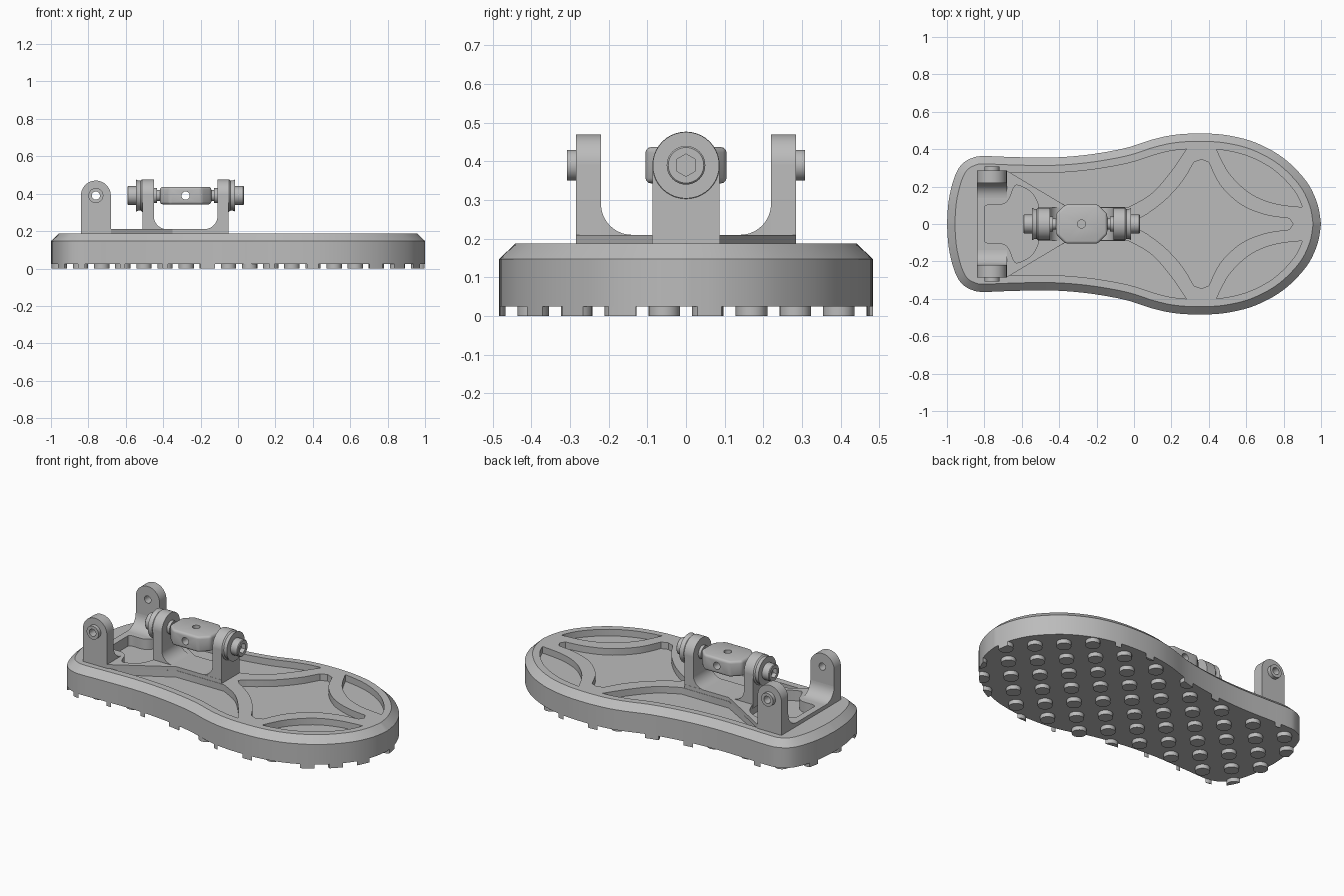
import bpy, bmesh, math

if "Cube" in bpy.data.objects:
    bpy.data.objects.remove(bpy.data.objects["Cube"])

grey = bpy.data.materials.new("plain_grey")
grey.use_nodes = True
grey.diffuse_color = (0.5, 0.5, 0.5, 1)
grey.node_tree.nodes["Principled BSDF"].inputs["Base Color"].default_value = (0.5, 0.5, 0.5, 1)


def make(name, rings_list):
    """Skin each stack of matching loops and cap its ends."""
    bm = bmesh.new()
    for rings in rings_list:
        loops = [[bm.verts.new(p) for p in ring] for ring in rings]
        n = len(loops[0])
        for a, b in zip(loops, loops[1:]):
            for i in range(n):
                j = (i + 1) % n
                bm.faces.new((a[i], a[j], b[j], b[i]))
        bm.faces.new(loops[0][::-1])
        bm.faces.new(loops[-1])
    bmesh.ops.recalc_face_normals(bm, faces=bm.faces)
    mesh = bpy.data.meshes.new(name)
    bm.to_mesh(mesh)
    bm.free()
    mesh.materials.append(grey)
    obj = bpy.data.objects.new(name, mesh)
    bpy.context.collection.objects.link(obj)
    return obj


def place(u, v, w, axis):
    return {"x": (w, u, v), "y": (u, w, v), "z": (u, v, w)}[axis]


def prism(name, pts, axis, lo, hi):
    return make(name, [[[place(u, v, w, axis) for u, v in pts] for w in (lo, hi)]])


def circle(u, v, r, n=32, start=0.0, sweep=math.tau):
    return [(u + r * math.cos(start + sweep * i / n), v + r * math.sin(start + sweep * i / n))
            for i in range(n)]


def arc(u, v, r, a0, a1, n=10):
    return [(u + r * math.cos(math.radians(a0 + (a1 - a0) * i / n)),
             v + r * math.sin(math.radians(a0 + (a1 - a0) * i / n))) for i in range(n + 1)]


def lathe(name, profile, v, w):
    """Turn (x, radius) pairs about a line along x."""
    return make(name, [[[(x, a, b) for a, b in circle(v, w, r, 40)] for x, r in profile]])


def spline(pts, n=5):
    """Smooth open curve through the points."""
    p = [pts[0]] + pts + [pts[-1]]
    out = []
    for a, b, c, d in zip(p, p[1:], p[2:], p[3:]):
        for k in range(n):
            t = k / n
            out.append(tuple(0.5 * (2 * b[i] + (c[i] - a[i]) * t
                                    + (2 * a[i] - 5 * b[i] + 4 * c[i] - d[i]) * t * t
                                    + (3 * b[i] - a[i] - 3 * c[i] + d[i]) * t ** 3) for i in (0, 1)))
    return out + [pts[-1]]


def flip(pts):
    return [(x, -y) for x, y in pts]


def mirrored(half):
    """Close a half outline whose ends lie on y = 0."""
    return half + flip(half[1:-1])[::-1]


def inset(pts, d):
    out = []
    for i, (x, y) in enumerate(pts):
        (ax, ay), (bx, by) = pts[i - 1], pts[(i + 1) % len(pts)]
        tx, ty = bx - ax, by - ay
        l = math.hypot(tx, ty)
        out.append((x + d * ty / l, y - d * tx / l))
    return out


def apply_modifier(obj, mod):
    bpy.context.view_layer.objects.active = obj
    bpy.ops.object.modifier_apply(modifier=mod.name)


def boolean(obj, cutter, operation="DIFFERENCE", keep=False):
    mod = obj.modifiers.new("cut", "BOOLEAN")
    mod.operation, mod.solver, mod.object = operation, "EXACT", cutter
    apply_modifier(obj, mod)
    if not keep:
        bpy.data.objects.remove(cutter)


# Sole with a chamfered upper edge
half = spline([(-1, 0), (-0.99, 0.13), (-0.96, 0.25), (-0.92, 0.32), (-0.86, 0.355), (-0.8, 0.363),
               (-0.65, 0.358), (-0.45, 0.355), (-0.25, 0.37), (-0.05, 0.405), (0.1, 0.452),
               (0.22, 0.477), (0.36, 0.484), (0.5, 0.474), (0.65, 0.435), (0.8, 0.352),
               (0.92, 0.23), (0.98, 0.11), (1, 0)])
outline = mirrored(half)
RIM, TOP, FLOOR = 0.147, 0.187, 0.147
sole = make("sole", [[[(x, y, z) for x, y in inset(outline, d)]
                      for d, z in ((0, 0.025), (0, RIM), (0.042, TOP))]])

# Raised heel plate that narrows towards the ankle bracket
plate_half = [(-0.84, 0.285), (-0.68, 0.285), (-0.35, 0.088), (-0.05, 0.088)]
plate = prism("heel_plate", plate_half + flip(plate_half)[::-1], "z", TOP - 0.001, 0.21)

# Weight-saving pockets between the ribs
rim = inset(outline, 0.082)[:len(half)]


def rim_part(x0, x1):
    return [p for p in rim if x0 < p[0] < x1]


side = ([(-0.68, 0.276)] + rim_part(-0.67, 0.27)
        + spline([(0.28, 0.4), (0.19, 0.27), (0.09, 0.16), (-0.03, 0.09)]) + [(-0.35, 0.09)])
toe = (spline([(0.44, 0.4), (0.51, 0.27), (0.62, 0.165), (0.75, 0.11), (0.9, 0.09)])
       + rim_part(0.45, 0.89)[::-1])
star = mirrored([(0, 0)] + spline([(0.03, 0.03), (0.08, 0.06), (0.17, 0.13), (0.26, 0.23), (0.32, 0.33)])
                + [(0.36, 0.345)]
                + spline([(0.4, 0.33), (0.46, 0.21), (0.57, 0.105), (0.7, 0.05), (0.83, 0.03)])
                + [(0.85, 0)])
heel = mirrored([(-0.8, 0)] + spline([(-0.8, 0.09), (-0.78, 0.102), (-0.71, 0.103), (-0.67, 0.13),
                                      (-0.645, 0.19), (-0.62, 0.207), (-0.55, 0.17), (-0.515, 0.11),
                                      (-0.505, 0.06)]) + [(-0.505, 0)])
for shape in (side, flip(side), toe, flip(toe), star):
    boolean(sole, prism("pocket", shape, "z", FLOOR, 0.3))
heel_cutter = prism("heel_pocket", heel, "z", FLOOR, 0.3)
boolean(sole, heel_cutter, keep=True)
boolean(plate, heel_cutter)

# Round tread studs trimmed to the outline
STEP = 0.113
discs = []
for i in range(-10, 10):
    for j in range(-5, 5):
        if (i + j) % 2 == 0:
            ring = circle(0.062 + STEP * i, STEP * (j + 0.5), 0.041, 20)
            discs.append([[(x, y, z) for x, y in ring] for z in (0, 0.026)])
studs = make("tread_studs", discs)
boolean(studs, prism("trim", outline, "z", -0.1, 0.1), "INTERSECT")

# Heel posts with fillets, bushings and cross bores
AXIS = 0.39
parts = [sole, plate, studs]
for s, label in ((1, "left"), (-1, "right")):
    post = prism(label + "_post", [(-0.84, 0.2)] + [(-0.68, 0.2)] + arc(-0.76, AXIS, 0.08, 0, 180, 24),
                 "y", s * 0.22, s * 0.285)
    fillet = prism(label + "_post_fillet",
                   [(s * 0.222, 0.209), (s * 0.222, 0.29)]
                   + [(s * y, z) for y, z in arc(0.14, 0.29, 0.08, 0, -90)], "x", -0.84, -0.68)
    bushing = prism(label + "_bushing", circle(-0.76, AXIS, 0.04), "y", s * 0.28, s * 0.308)
    for obj in (post, bushing):
        boolean(obj, prism("bore", circle(-0.76, AXIS, 0.022, 24), "y", -0.5, 0.5))
    parts += [post, fillet, bushing]

# U-shaped ankle bracket
MID = -0.28
right_half = [(MID + u, z) for u, z in [(0.23, 0.186), (0.23, AXIS), (0.17, AXIS)]
              + arc(0.1, 0.28, 0.07, 0, -90)]
left_half = [(2 * MID - x, z) for x, z in right_half][::-1]
parts.append(prism("ankle_bracket", right_half + left_half, "y", -0.087, 0.087))

# Bearing eyes, axle stubs and socket bolts on both sides of the bracket
for s, label in ((1, "toe_side"), (-1, "heel_side")):
    def turned(name, profile):
        return lathe(label + name, [(MID + s * d, r) for d, r in profile], 0, AXIS)
    eye = turned("_bearing_eye", [(0.17, 0.087), (0.232, 0.087), (0.24, 0.08), (0.252, 0.08), (0.265, 0.086)])
    axle = turned("_axle", [(0.125, 0.03), (0.152, 0.03), (0.152, 0.04), (0.172, 0.04)])
    bolt = turned("_bolt", [(0.26, 0.05), (0.308, 0.05), (0.312, 0.046)])
    ends = sorted((MID + s * 0.285, MID + s * 0.35))
    boolean(bolt, prism("socket", circle(0, AXIS, 0.029, 6, math.pi / 6), "x", *ends))
    parts += [eye, axle, bolt]

# Cross block with bevelled edges and crossing holes
corner = [(0.137, 0.055), (0.085, 0.105)]
upper = corner + [(-x, y) for x, y in corner[::-1]]
block = prism("cross_block", [(MID + x, y) for x, y in upper + [(-x, -y) for x, y in upper]],
              "z", 0.343, 0.437)
bevel = block.modifiers.new("round", "BEVEL")
bevel.width, bevel.segments = 0.014, 3
apply_modifier(block, bevel)
boolean(block, prism("hole", circle(MID, 0, 0.022, 24), "z", 0.2, 0.6))
boolean(block, prism("hole", circle(MID, AXIS, 0.022, 24), "y", -0.3, 0.3))
parts.append(block)

# Smooth curved walls, keep hard edges
bpy.ops.object.select_all(action="DESELECT")
for obj in parts:
    obj.select_set(True)
bpy.context.view_layer.objects.active = sole
bpy.ops.object.shade_smooth_by_angle(angle=math.radians(30))
